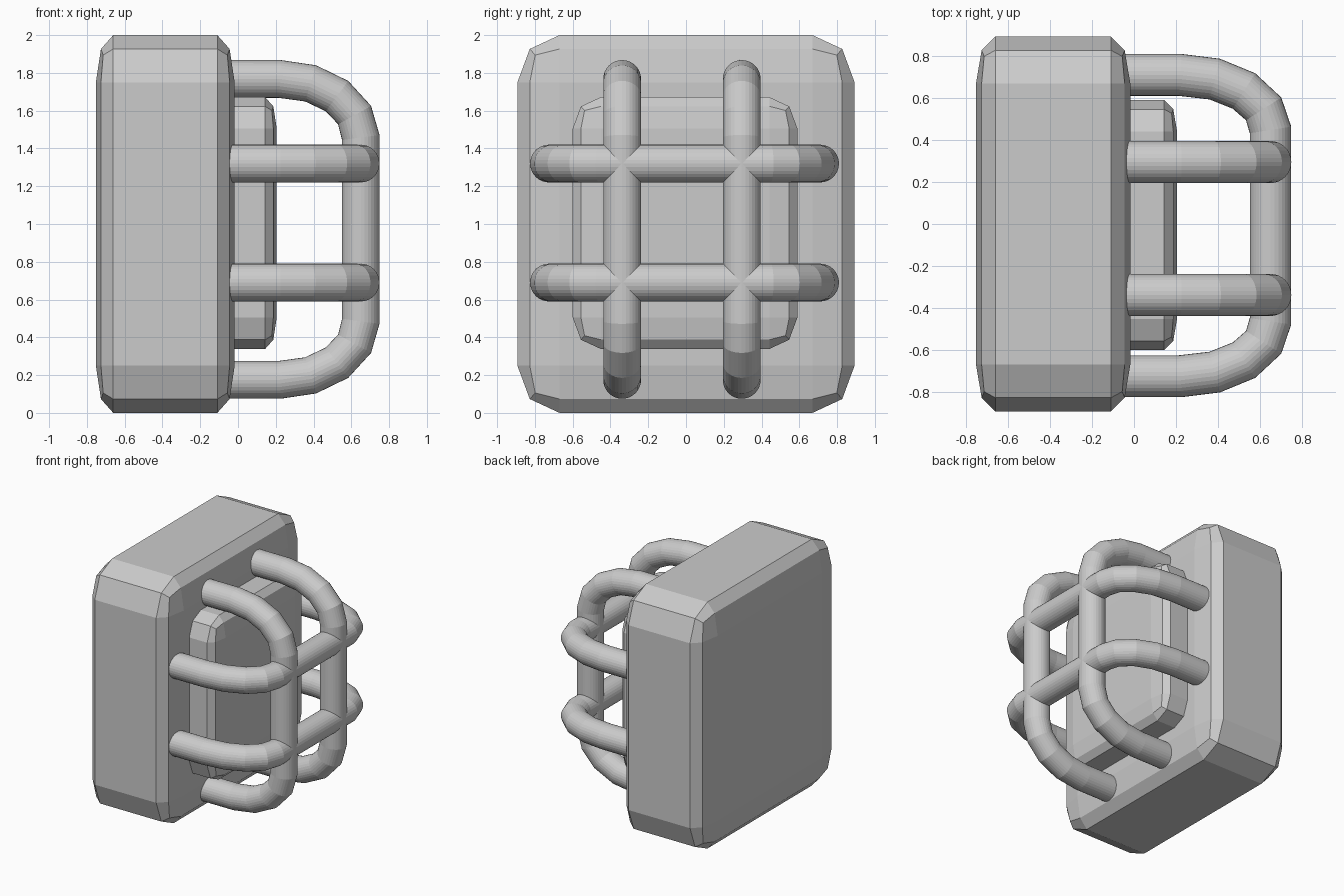
import bpy, bmesh
from math import sin, cos, pi

if "Cube" in bpy.data.objects:
    bpy.data.objects.remove(bpy.data.objects["Cube"])


def rounded_block(name, centre, size):
    # Cube bevelled before scaling, so the bevel is proportional per axis
    bm = bmesh.new()
    bmesh.ops.create_cube(bm, size=2)
    bmesh.ops.bevel(bm, geom=bm.edges[:], offset=0.25, segments=2,
                    profile=0.5, affect='EDGES', clamp_overlap=True)
    for v in bm.verts:
        v.co = [c + k * s / 2 for c, k, s in zip(centre, v.co, size)]
    me = bpy.data.meshes.new(name)
    bm.to_mesh(me)
    bm.free()
    ob = bpy.data.objects.new(name, me)
    bpy.context.collection.objects.link(ob)
    return ob


def hoop(lo, hi, rise, steps=4):
    # Path in (x, side): out of the body, round a bend, across and back
    def bend(end, sign):
        pts = [(-0.1, end)]
        for i in range(steps + 1):
            a = pi / 2 * i / steps
            pts.append((0.22 + 0.43 * sin(a), end - sign * rise * (1 - cos(a))))
        return pts
    return bend(hi, 1) + bend(lo, -1)[::-1]


def tube(name, points, radius=0.1):
    cu = bpy.data.curves.new(name, 'CURVE')
    cu.dimensions = '3D'
    cu.bevel_depth = radius
    cu.bevel_resolution = 14
    cu.use_fill_caps = True
    sp = cu.splines.new('POLY')
    sp.points.add(len(points) - 1)
    for p, co in zip(sp.points, points):
        p.co = (*co, 1)
    sp.use_smooth = False
    ob = bpy.data.objects.new(name, cu)
    bpy.context.collection.objects.link(ob)
    bpy.ops.object.select_all(action='DESELECT')
    ob.select_set(True)
    bpy.context.view_layer.objects.active = ob
    bpy.ops.object.convert(target='MESH')
    return ob


# Backing block and the raised lamp panel
rounded_block("wall_block", (-0.385, 0, 1.0), (0.735, 1.785, 2.0))
rounded_block("lamp_panel", (-0.04, -0.005, 1.005), (0.49, 1.19, 1.333))

# Upright cage bars
for i, y in enumerate((-0.338, 0.295)):
    tube(f"upright_bar_{i + 1}", [(x, y, z) for x, z in hoop(0.175, 1.768, 0.31)])

# Crosswise cage bars
for i, z in enumerate((0.69, 1.32)):
    tube(f"cross_bar_{i + 1}", [(x, y, z) for x, y in hoop(-0.725, 0.71, 0.262)])
